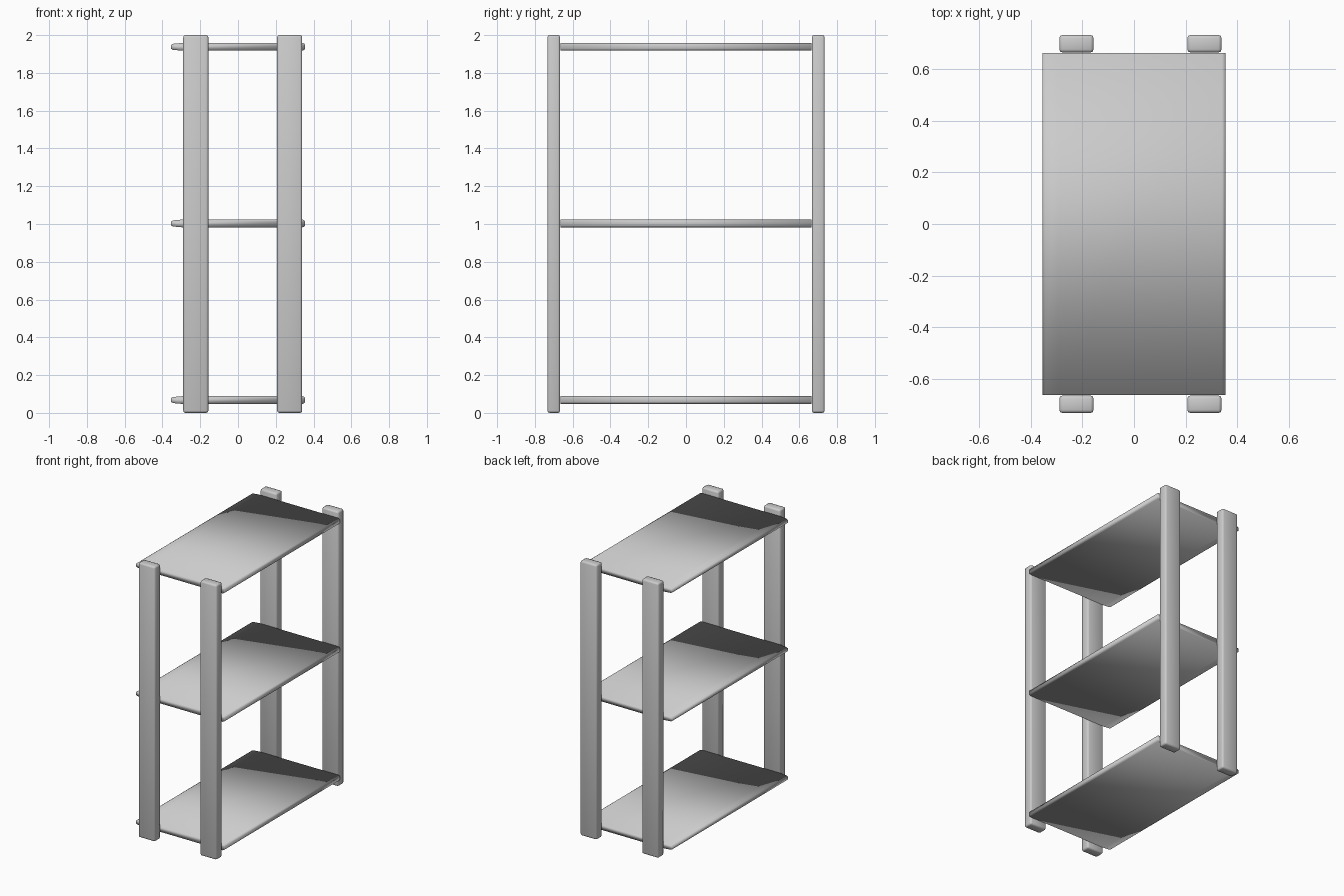
import bpy, bmesh

if "Cube" in bpy.data.objects:
    bpy.data.objects.remove(bpy.data.objects["Cube"])


def smooth_object(name, bm):
    bmesh.ops.recalc_face_normals(bm, faces=bm.faces)
    mesh = bpy.data.meshes.new(name)
    bm.to_mesh(mesh)
    bm.free()
    for p in mesh.polygons:
        p.use_smooth = True
    obj = bpy.data.objects.new(name, mesh)
    bpy.context.collection.objects.link(obj)
    return obj


def post(name, x, y):
    bm = bmesh.new()
    bmesh.ops.create_cube(bm, size=1)
    bmesh.ops.scale(bm, vec=(0.133, 0.068, 2.0), verts=bm.verts)
    bmesh.ops.translate(bm, vec=(x, y, 1.0), verts=bm.verts)
    bmesh.ops.bevel(bm, geom=bm.edges[:], offset=0.012, segments=2,
                    profile=0.5, affect='EDGES')
    return smooth_object(name, bm)


# Upper half of the shelf section: tapered left lip, rounded right edge
HALF = [(-0.355, 0.010), (-0.345, 0.016), (-0.295, 0.0205),
        (0.342, 0.0205), (0.352, 0.016), (0.355, 0.009)]


def shelf(name, z):
    bm = bmesh.new()
    section = HALF + [(x, -h) for x, h in reversed(HALF)]
    face = bm.faces.new([bm.verts.new((x, -0.665, z + h)) for x, h in section])
    ext = bmesh.ops.extrude_face_region(bm, geom=[face], use_keep_orig=True)
    bmesh.ops.translate(bm, vec=(0, 1.33, 0), verts=[
        v for v in ext['geom'] if isinstance(v, bmesh.types.BMVert)])
    return smooth_object(name, bm)


# Four upright posts
for side, y in (("front", -0.7), ("back", 0.7)):
    for end, x in (("left", -0.2235), ("right", 0.2735)):
        post(f"{side}_{end}_post", x, y)

# Three shelves
for name, z in (("bottom", 0.068), ("middle", 1.003), ("top", 1.938)):
    shelf(f"{name}_shelf", z)
